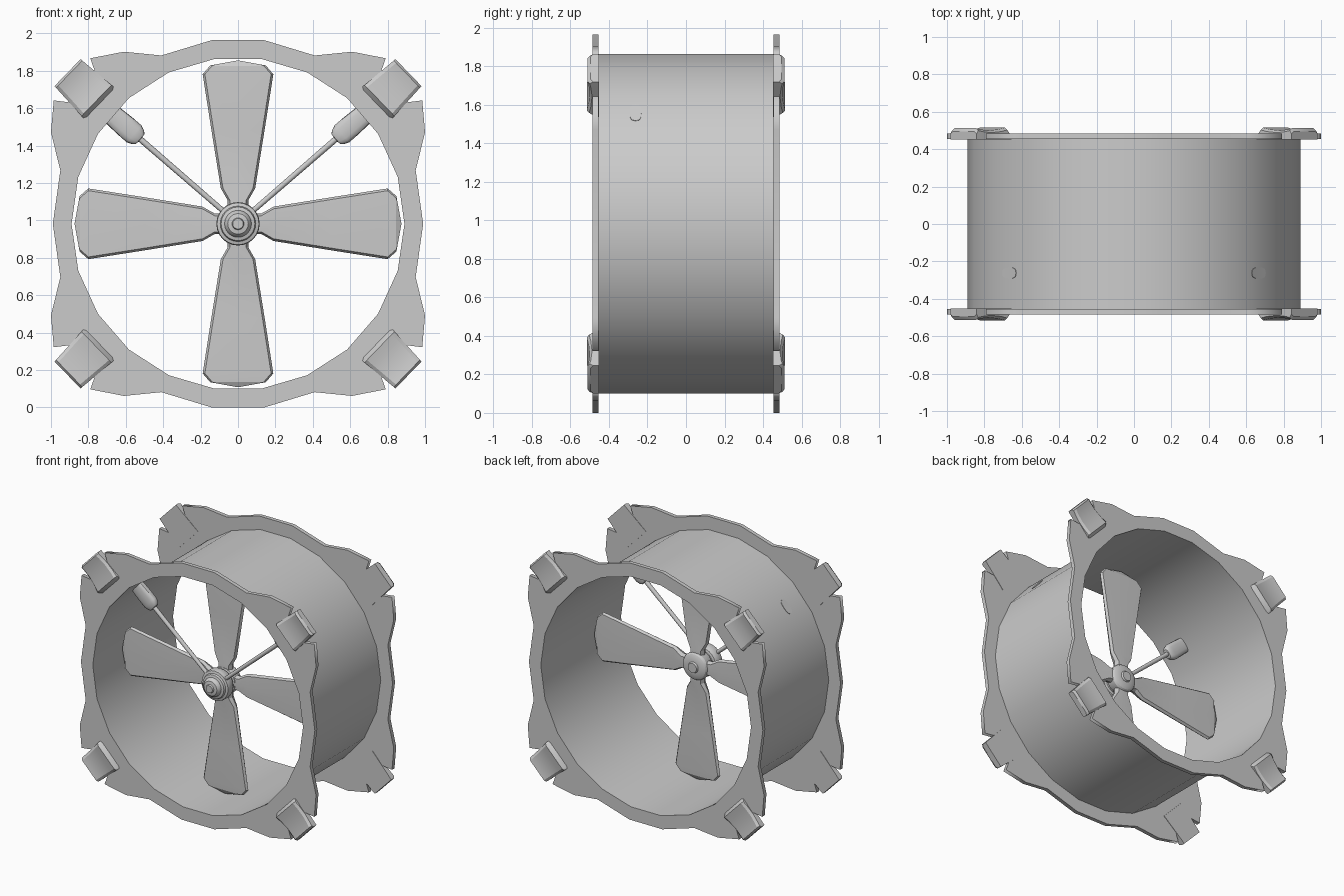
import bpy, bmesh, math
from mathutils import Vector, Matrix

if "Cube" in bpy.data.objects:
    bpy.data.objects.remove(bpy.data.objects["Cube"])

ZC = 0.982          # fan axis height
R = 0.89            # duct radius
SIDES = 22
AXIS = Vector((0, 0, ZC))


def finish(name, bm, smooth=30):
    bmesh.ops.recalc_face_normals(bm, faces=bm.faces)
    me = bpy.data.meshes.new(name)
    bm.to_mesh(me)
    bm.free()
    ob = bpy.data.objects.new(name, me)
    bpy.context.collection.objects.link(ob)
    if smooth:
        bpy.ops.object.select_all(action='DESELECT')
        ob.select_set(True)
        bpy.context.view_layer.objects.active = ob
        bpy.ops.object.shade_smooth_by_angle(angle=math.radians(smooth))
    return ob


def loft(bm, rings, caps=True):
    """Skin a list of closed point rings."""
    vs = [[bm.verts.new(p) for p in ring] for ring in rings]
    n = len(rings[0])
    for a, b in zip(vs, vs[1:]):
        for i in range(n):
            j = (i + 1) % n
            bm.faces.new((a[i], a[j], b[j], b[i]))
    if caps:
        bm.faces.new(vs[0])
        bm.faces.new(vs[-1])


def circle(r, y, n):
    return [AXIS + Vector((r * math.cos(2 * math.pi * i / n), y,
                           r * math.sin(2 * math.pi * i / n))) for i in range(n)]


# Duct wall
bm = bmesh.new()
loft(bm, [circle(R, -0.456, SIDES), circle(R, 0.456, SIDES)], caps=False)
finish("duct_wall", bm)

# End flanges: scalloped outline with notched corners and a polygon hole
quad = [(0.95, 0.285), (1.0, 0.49), (0.985, 0.66), (0.87, 0.645), (0.76, 0.80),
        (0.79, 0.885), (0.61, 0.92), (0.41, 0.90), (0.14, 0.982)]
half = [(0.99, 0)] + quad + [(-x, z) for x, z in reversed(quad)] + [(-0.99, 0)]
outline = half + [(x, -z) for x, z in reversed(half[1:-1])]
hole = [(p.x, p.z - ZC) for p in circle(R, 0, SIDES)]
for name, y in (("front_flange", -0.47), ("back_flange", 0.47)):
    cu = bpy.data.curves.new(name, 'CURVE')
    cu.dimensions = '2D'
    cu.fill_mode = 'BOTH'
    cu.extrude = 0.015
    for pts in (outline, hole):
        sp = cu.splines.new('POLY')
        sp.points.add(len(pts) - 1)
        for p, (x, z) in zip(sp.points, pts):
            p.co = (x, z, 0, 1)
        sp.use_cyclic_u = True
    ob = bpy.data.objects.new(name, cu)
    bpy.context.collection.objects.link(ob)
    ob.location = (0, y, ZC)
    ob.rotation_euler = (math.pi / 2, 0, 0)
    bpy.ops.object.select_all(action='DESELECT')
    ob.select_set(True)
    bpy.context.view_layer.objects.active = ob
    bpy.ops.object.convert(target='MESH')

# Corner clips: (distance along, half width, top height), with chamfered sides
profile = [(-0.122, 0.118, 0.480), (-0.095, 0.115, 0.515), (-0.05, 0.112, 0.506),
           (0.02, 0.107, 0.500), (0.08, 0.103, 0.506), (0.108, 0.101, 0.512),
           (0.12, 0.100, 0.495)]
u = Vector((math.cos(math.radians(44)), 0, math.sin(math.radians(44))))
v = Vector((-u.z, 0, u.x))
mid = Vector((0.825, 0, 0.725))
for sy, side in ((-1, "front"), (1, "back")):
    bm = bmesh.new()
    for sx in (-1, 1):
        for sz in (-1, 1):
            rings = []
            for d, w, h in profile:
                sec = [(-w, 0.452), (w, 0.452), (w, h - 0.012),
                       (w - 0.018, h), (-w + 0.018, h), (-w, h - 0.012)]
                ring = []
                for t, y in sec:
                    p = mid + u * d + v * t
                    ring.append((sx * p.x, sy * y, ZC + sz * p.z))
                rings.append(ring)
            loft(bm, rings)
    finish(side + "_corner_clips", bm, 25)

# Motor hub, turned around the fan axis
hub = [(0.028, -0.35), (0.032, -0.338), (0.055, -0.334), (0.068, -0.32),
       (0.072, -0.305), (0.09, -0.30), (0.095, -0.285), (0.112, -0.28),
       (0.116, -0.265), (0.116, -0.225), (0.105, -0.205), (0.088, -0.2),
       (0.088, -0.185), (0.1, -0.18), (0.104, -0.165), (0.104, -0.115),
       (0.095, -0.1), (0.075, -0.09), (0.042, -0.088), (0.036, -0.075)]
bm = bmesh.new()
loft(bm, [circle(r, y, 24) for r, y in hub])
finish("motor_hub", bm)

# Four blades: outline (radius, half width, half thickness)
YB = -0.145
stations = [(0.09, 0.055, 0.030), (0.125, 0.055, 0.030), (0.19, 0.092, 0.020),
            (0.50, 0.142, 0.017), (0.80, 0.189, 0.015), (0.845, 0.150, 0.013)]
for k, name in enumerate(("right", "top", "left", "bottom")):
    bm = bmesh.new()
    rot = Matrix.Rotation(-k * math.pi / 2, 3, 'Y')
    rim = [(r, w) for r, w, t in stations] + [(0.872, 0.0)]
    rings = []
    for r, w, t in stations:
        c = min(0.012, w)
        sec = [(-w, 0), (-w + c, -t), (0, -t - 0.003), (w - c, -t),
               (w, 0), (w - c, t), (0, t + 0.003), (-w + c, t)]
        rings.append([AXIS + rot @ Vector((r, YB + y, z)) for z, y in sec])
    # curved, thinned tip edge
    tip = [(0.847, -0.148, 0), (0.852, -0.12, -0.004), (0.874, 0, -0.006),
           (0.852, 0.12, -0.004), (0.847, 0.148, 0), (0.852, 0.12, 0.004),
           (0.874, 0, 0.006), (0.852, 0.12 * -1, 0.004)]
    rings.append([AXIS + rot @ Vector((r, YB + y, z)) for r, z, y in tip])
    loft(bm, rings)
    finish(name + "_blade", bm, 25)

# Struts: thin rod widening into a rounded foot that meets the duct
YS = -0.262
ang = math.radians(40.9)
rod = [(0.08, 0.014, 0.014), (0.69, 0.016, 0.016), (0.692, 0.034, 0.022),
       (0.705, 0.048, 0.028), (0.735, 0.060, 0.031), (0.80, 0.060, 0.031),
       (0.884, 0.056, 0.030)]
for s, name in ((-1, "left_strut"), (1, "right_strut")):
    d = Vector((s * math.cos(ang), 0, math.sin(ang)))
    n = Vector((-d.z, 0, d.x))
    bm = bmesh.new()
    rings = []
    for r, w, t in rod:
        ring = []
        for i in range(16):
            a = 2 * math.pi * i / 16
            c, q = math.cos(a), math.sin(a)
            pw = 0.7 if w > 0.02 else 1.0
            cw = math.copysign(abs(c) ** pw, c) * w
            ct = math.copysign(abs(q) ** pw, q) * t
            ring.append(AXIS + d * r + n * cw + Vector((0, YS + ct, 0)))
        rings.append(ring)
    loft(bm, rings)
    finish(name, bm, 35)
